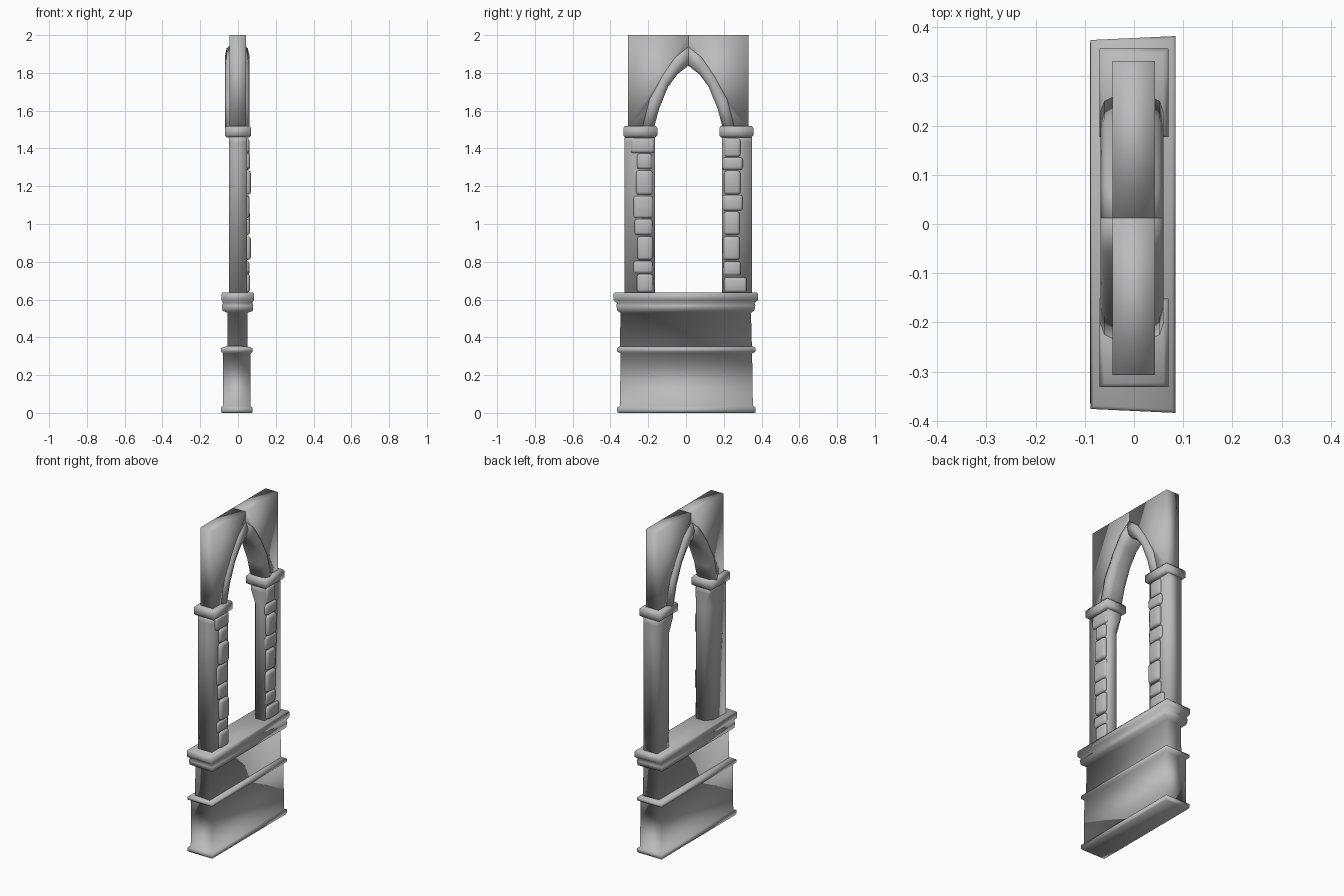
import bpy, bmesh

cube = bpy.data.objects.get("Cube")
if cube:
    bpy.data.objects.remove(cube, do_unlink=True)

stone = bpy.data.materials.new("grey stone")
stone.use_nodes = True
GREY = (0.5, 0.5, 0.5, 1)
stone.diffuse_color = GREY
stone.node_tree.nodes["Principled BSDF"].inputs["Base Color"].default_value = GREY

MID = 0.0125   # y of the plane between the two halves


def finish(name, bm, bevel=0.0, segments=2):
    bmesh.ops.recalc_face_normals(bm, faces=bm.faces)
    mesh = bpy.data.meshes.new(name)
    bm.to_mesh(mesh)
    bm.free()
    mesh.materials.append(stone)
    for p in mesh.polygons:
        p.use_smooth = True
    obj = bpy.data.objects.new(name, mesh)
    bpy.context.scene.collection.objects.link(obj)
    if bevel:
        mod = obj.modifiers.new("rounded edges", "BEVEL")
        mod.width = bevel
        mod.segments = segments
    return obj


def skin(name, rings, bevel=0.0):
    """Join equal rings of points into a closed skin."""
    bm = bmesh.new()
    loops = [[bm.verts.new(p) for p in ring] for ring in rings]
    n = len(loops[0])
    for a, b in zip(loops, loops[1:]):
        for i in range(n):
            j = (i + 1) % n
            bm.faces.new((a[i], a[j], b[j], b[i]))
    bm.faces.new(loops[0])
    bm.faces.new(loops[-1])
    return finish(name, bm, bevel)


def rectangles(name, profile, cx, cy, skew=0.0):
    """Stack rectangles given as (z, half x, half y)."""
    return skin(name, [[(cx - hx, cy - hy + skew, z), (cx + hx, cy - hy, z),
                        (cx + hx, cy + hy, z), (cx - hx, cy + hy - skew, z)]
                       for z, hx, hy in profile])


def block(name, x, y, z, bevel):
    corners = [(x[0], y[0]), (x[1], y[0]), (x[1], y[1]), (x[0], y[1])]
    return skin(name, [[(a, b, h) for a, b in corners] for h in z], bevel)


# Moulded base wall: plinth, lower wall, string course, upper wall, sill
rectangles("base_wall", [
    (0, .080, .360), (.008, .083, .367), (.028, .083, .367), (.037, .073, .352),
    (.315, .073, .348), (.325, .083, .367), (.343, .083, .367), (.353, .053, .350)],
    -.006, .002)
rectangles("upper_wall_and_sill", [
    (.345, .053, .350), (.53, .053, .345), (.54, .080, .362), (.568, .083, .368),
    (.582, .078, .364), (.598, .086, .383), (.630, .086, .383), (.638, .080, .376)],
    -.002, -.001, .008)

# Pointed arch stations: inner edge and outer edge, measured from the middle
INNER = [(.182, 1.51), (.155, 1.61), (.108, 1.725), (.058, 1.793), (0, 1.838)]
OUTER = [(.25, 1.51), (.21, 1.665), (.14, 1.79), (.072, 1.89), (0, 1.947)]
# Moulding section: (position from inner to outer edge, half thickness)
SECTION = [(0, .030), (.12, .053), (.5, .064), (.85, .056), (1, .035)]

# Brick facing: (outer reach, inner reach, bottom, top), distances from the middle
BRICKS = {
    "right": [(.305, .18, 1.375, 1.455), (.272, .192, 1.29, 1.372),
              (.276, .19, 1.155, 1.284), (.29, .188, 1.03, 1.15),
              (.284, .19, .942, 1.027), (.27, .188, .81, .935),
              (.292, .188, .738, .805), (.272, .186, .638, .735)],
    "left": [(.276, .19, 1.355, 1.455), (.288, .18, 1.286, 1.353),
             (.276, .19, 1.157, 1.282), (.288, .18, 1.07, 1.154),
             (.272, .188, .943, 1.066), (.272, .184, .81, .935),
             (.278, .185, .727, .802), (.308, .19, .638, .718)],
}

for side, s in (("right", -1), ("left", 1)):
    def at(d):
        return MID + s * d

    # Column with its inner back corner cut off below a stop
    outline = lambda c, d: [(-.047, at(.337)), (.048, at(.337)), (.048, at(.177)),
                            (-.047 + c, at(.177)), (-.047, at(.177 + d))]
    skin(f"{side}_column", [[(x, y, z) for x, y in outline(c, d)] for z, c, d in
                            ((.63, .035, .045), (1.34, .035, .045),
                             (1.43, .004, .004), (1.47, .004, .004))])

    # Capital
    rectangles(f"{side}_capital", [
        (1.458, .058, .080), (1.468, .070, .090), (1.508, .070, .090),
        (1.52, .060, .082)], 0, at(.254))

    # Flat panel over the arch, its lower edge hidden inside the moulding
    edge = [((a + c) / 2, (b + d) / 2) for (a, b), (c, d) in zip(INNER, OUTER)]
    rim = edge + [(0, 2.0), (.319, 2.0), (.319, 1.51)]
    skin(f"{side}_arch_panel", [[(x, at(d), z) for d, z in rim] for x in (-.044, .043)])

    # Rounded arch moulding
    rings = []
    for (a, b), (c, d) in zip(INNER, OUTER):
        loop = [(t, h) for t, h in SECTION] + [(t, -h) for t, h in reversed(SECTION)]
        rings.append([(h - .004, at(a + (c - a) * t), b + (d - b) * t) for t, h in loop])
    skin(f"{side}_arch_moulding", rings)

    # Brick facing on the column
    for i, (far, near, low, high) in enumerate(BRICKS[side]):
        block(f"{side}_brick_{i + 1}", (.02, .06 + .004 * (i % 3)),
              sorted((at(far), at(near))), (low, high), .014)
